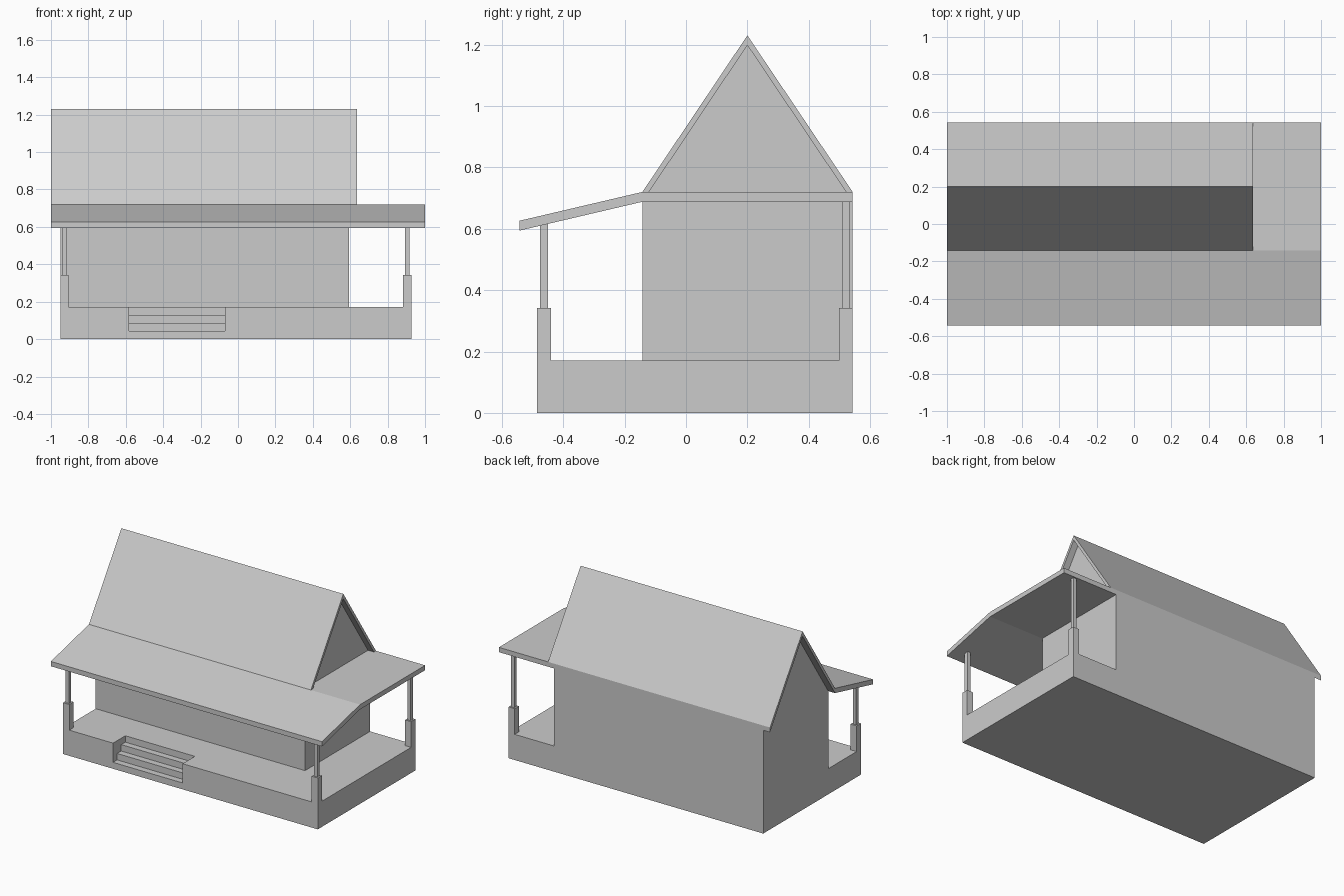
import bpy
import bmesh

cube = bpy.data.objects.get("Cube")
if cube:
    bpy.data.objects.remove(cube, do_unlink=True)

GREY = (0.6, 0.6, 0.6, 1.0)
mat = bpy.data.materials.new("plain grey")
mat.use_nodes = True
mat.diffuse_color = GREY
mat.node_tree.nodes["Principled BSDF"].inputs["Base Color"].default_value = GREY


def extrude(name, x0, x1, profile):
    """Solid made by sweeping a (y, z) profile from x0 to x1."""
    bm = bmesh.new()
    face = bm.faces.new([bm.verts.new((x0, y, z)) for y, z in profile])
    new = bmesh.ops.extrude_face_region(bm, geom=[face])["geom"]
    verts = [v for v in new if isinstance(v, bmesh.types.BMVert)]
    bmesh.ops.translate(bm, verts=verts, vec=(x1 - x0, 0, 0))
    bmesh.ops.recalc_face_normals(bm, faces=bm.faces)
    mesh = bpy.data.meshes.new(name)
    bm.to_mesh(mesh)
    bm.free()
    mesh.materials.append(mat)
    obj = bpy.data.objects.new(name, mesh)
    bpy.context.collection.objects.link(obj)
    return obj


def box(name, x0, x1, y0, y1, z0, z1):
    return extrude(name, x0, x1, [(y0, z0), (y1, z0), (y1, z1), (y0, z1)])


# Main levels and limits
FLOOR, EAVE, SLAB_TOP = 0.171, 0.688, 0.72
LEFT, RIGHT, FRONT, BACK = -0.95, 0.928, -0.485, 0.543
WALL_FRONT, WALL_RIGHT = -0.142, 0.594
RIDGE_Y, RIDGE_Z, THICK = 0.2, 1.23, 0.032

# Raised base with steps cut into its front
base = box("base", LEFT, RIGHT, FRONT, BACK, 0, FLOOR)
rise, tread, steps = FLOOR / 4, 0.043, 3
outline = [(FRONT - 0.1, FLOOR + 0.1), (FRONT - 0.1, rise)]
for i in range(steps):
    y = FRONT + (i + 1) * tread
    outline += [(y, rise * (i + 1)), (y, rise * (i + 2))]
outline[-1] = (FRONT + steps * tread, FLOOR + 0.1)
cutter = extrude("step_cutter", -0.582, -0.069, outline)
cutter.hide_render = True
cut = base.modifiers.new("steps", "BOOLEAN")
cut.operation = "DIFFERENCE"
cut.solver = "EXACT"
cut.object = cutter
bpy.context.view_layer.objects.active = base
bpy.ops.object.modifier_apply(modifier=cut.name)
bpy.data.objects.remove(cutter, do_unlink=True)

# House body with its gable ends
extrude("house_body", LEFT, WALL_RIGHT, [
    (WALL_FRONT, FLOOR), (BACK, FLOOR), (BACK, EAVE),
    (RIDGE_Y, RIDGE_Z - THICK), (WALL_FRONT, EAVE)])

# Steep main roof
extrude("main_roof", -1, 0.637, [
    (WALL_FRONT, EAVE), (RIDGE_Y, RIDGE_Z - THICK), (BACK, EAVE),
    (BACK, SLAB_TOP), (RIDGE_Y, RIDGE_Z), (WALL_FRONT, SLAB_TOP)])

# Sloping porch roof along the front, and flat roof over the side porch
extrude("porch_roof", -1, 1, [
    (-BACK, 0.594), (WALL_FRONT, EAVE), (WALL_FRONT, SLAB_TOP), (-BACK, 0.626)])
box("side_porch_roof", WALL_RIGHT, 1, WALL_FRONT, BACK, EAVE, SLAB_TOP)

# Porch posts: wide lower pier with a slim upper post
PIER, INSET = 0.045, 0.01
corners = [("front_left", RIGHT - PIER, FRONT, 0.62),
           ("front_right", LEFT, FRONT, 0.62),
           ("back_left", RIGHT - PIER, BACK - PIER, EAVE)]
for place, x, y, top in corners:
    box(place + "_pier", x, x + PIER, y, y + PIER, FLOOR, 0.342)
    box(place + "_post", x + INSET, x + PIER - INSET,
        y + INSET, y + PIER - INSET, 0.342, top)
